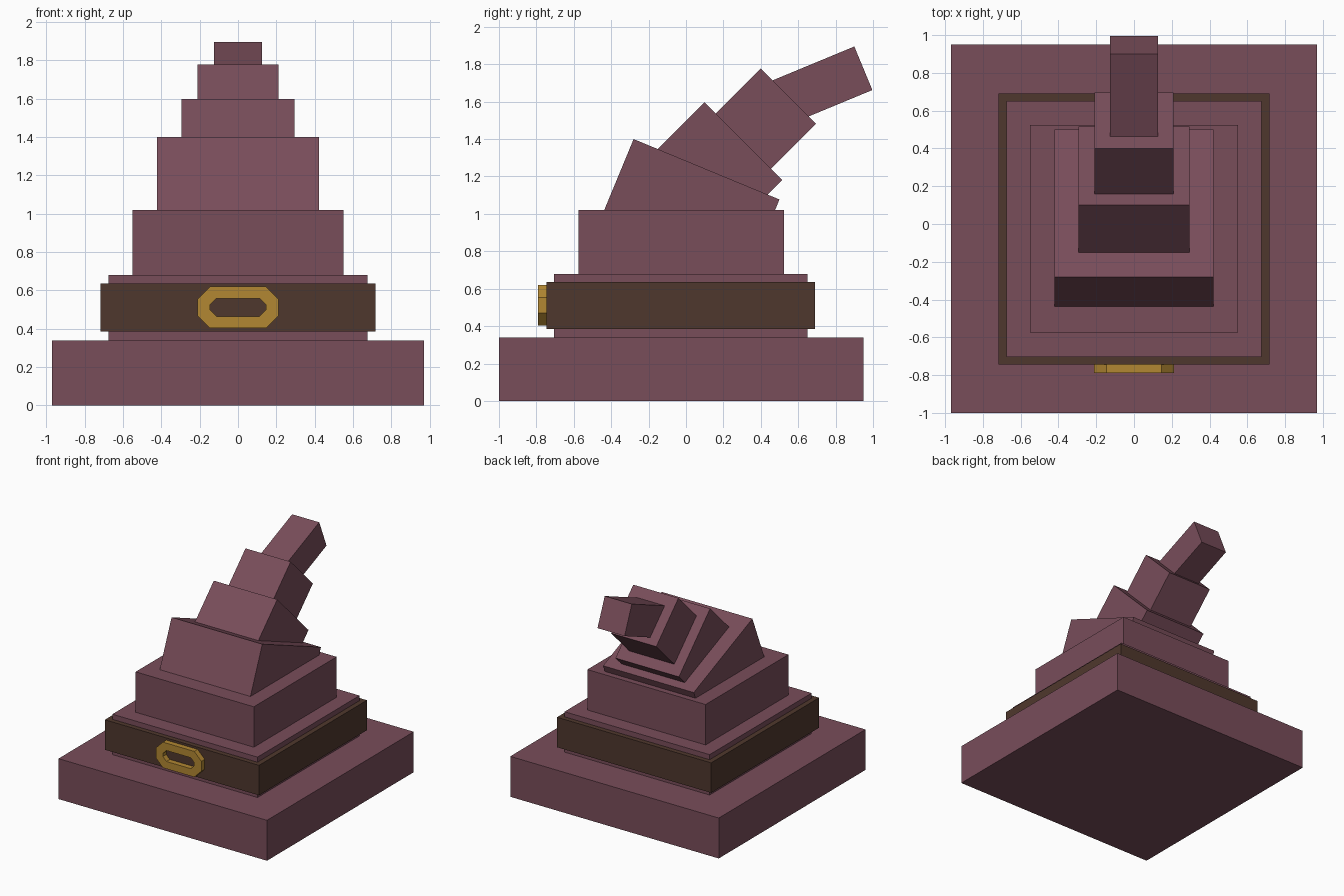
import bpy, bmesh, math
from mathutils import Matrix

if "Cube" in bpy.data.objects:
    bpy.data.objects.remove(bpy.data.objects["Cube"])


def material(name, rgb):
    m = bpy.data.materials.new(name)
    m.diffuse_color = (*rgb, 1)
    m.use_nodes = True
    m.node_tree.nodes["Principled BSDF"].inputs["Base Color"].default_value = m.diffuse_color
    return m


PLUM = material("plum felt", (0.19, 0.074, 0.102))
BROWN = material("dark brown leather", (0.078, 0.039, 0.026))
GOLD = material("gold", (0.445, 0.242, 0.032))


def finish(name, bm, mat):
    bmesh.ops.recalc_face_normals(bm, faces=bm.faces)
    mesh = bpy.data.meshes.new(name)
    bm.to_mesh(mesh)
    bm.free()
    mesh.materials.append(mat)
    ob = bpy.data.objects.new(name, mesh)
    bpy.context.collection.objects.link(ob)
    return ob


def box(name, mat, half_x, y0, y1, z0, z1):
    bm = bmesh.new()
    bmesh.ops.create_cube(bm, size=1)
    bmesh.ops.transform(bm, verts=bm.verts,
                        matrix=Matrix.Translation((0, (y0 + y1) / 2, (z0 + z1) / 2))
                        @ Matrix.Diagonal((2 * half_x, y1 - y0, z1 - z0, 1)))
    return finish(name, bm, mat)


def leaning_block(name, half_x, y, z, depth, height, degrees):
    """Block hung from its top front edge at (y, z), leaning backwards."""
    ob = box(name, PLUM, half_x, 0, depth, -height, 0)
    ob.data.transform(Matrix.Translation((0, y, z))
                      @ Matrix.Rotation(-math.radians(degrees), 4, 'X'))
    return ob


# Brim and upright crown tiers
box("brim", PLUM, 0.97, -1.0, 0.95, 0, 0.34)
box("crown_base", PLUM, 0.675, -0.705, 0.65, 0.34, 0.68)
box("crown_middle", PLUM, 0.55, -0.575, 0.525, 0.68, 1.02)

# Crooked crown, bending further back towards the tip
leaning_block("bend_lower", 0.422, -0.28, 1.40, 0.844, 0.48, 22.5)
leaning_block("bend_middle", 0.295, 0.10, 1.597, 0.588, 0.45, 45)
leaning_block("bend_upper", 0.21, 0.40, 1.777, 0.418, 0.42, 45)
leaning_block("tip", 0.126, 0.90, 1.895, 0.252, 0.53, 67.5)

# Hat band
box("band", BROWN, 0.717, -0.745, 0.69, 0.385, 0.637)


# Buckle: chamfered rectangular ring
def octagon(hx, hz, c):
    quarter = [(hx, hz - c), (hx - c, hz)]
    half = quarter + [(-x, z) for x, z in reversed(quarter)]
    return half + [(-x, -z) for x, z in half]


bm = bmesh.new()
loops = [[bm.verts.new((x, y, 0.511 + z)) for x, z in octagon(*size)]
         for y, size in ((-0.79, (0.212, 0.108, 0.066)), (-0.79, (0.146, 0.046, 0.033)),
                         (-0.744, (0.146, 0.046, 0.033)), (-0.744, (0.212, 0.108, 0.066)))]
for a, b in zip(loops, loops[1:] + loops[:1]):
    for i in range(8):
        j = (i + 1) % 8
        bm.faces.new((a[i], a[j], b[j], b[i]))
finish("buckle", bm, GOLD)
